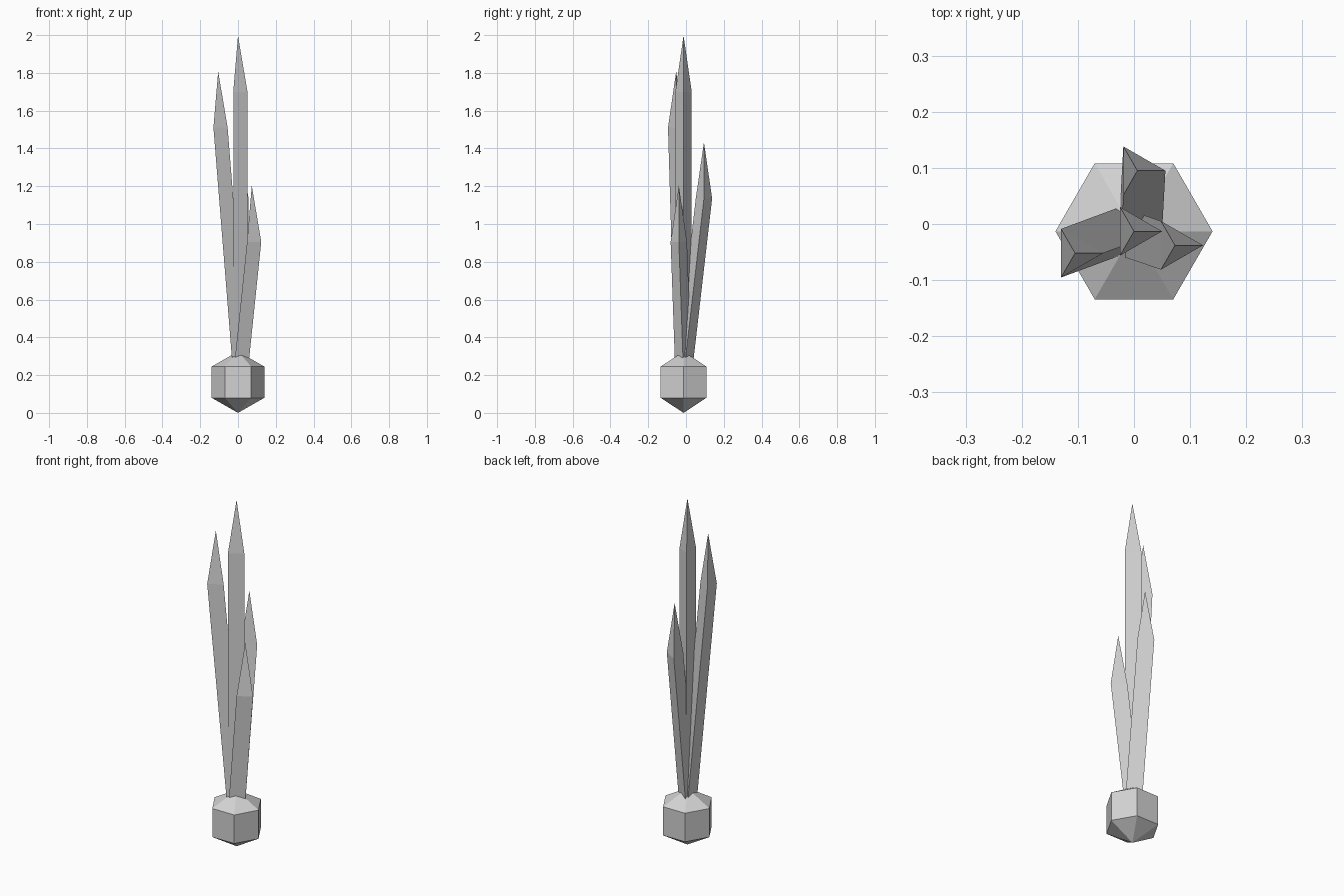
import bpy
import bmesh
from math import cos, sin, tau
from mathutils import Vector

default_cube = bpy.data.objects.get("Cube")
if default_cube:
    bpy.data.objects.remove(default_cube, do_unlink=True)

grey = bpy.data.materials.new("light_grey")
grey.use_nodes = True
colour = (0.65, 0.65, 0.65, 1)
grey.diffuse_color = colour
grey.node_tree.nodes["Principled BSDF"].inputs["Base Color"].default_value = colour

CENTRE_Y = -0.013


def ring(bm, centre, radius, sides):
    """Horizontal polygon whose first corner points along +x."""
    return [bm.verts.new(Vector(centre) + Vector((cos(tau * i / sides), sin(tau * i / sides), 0)) * radius)
            for i in range(sides)]


def pointed_prism(name, sides, radius, low, high, tip, bottom_tip=None):
    """Prism between two centres, with a pointed top and a flat or pointed bottom."""
    bm = bmesh.new()
    lower = ring(bm, low, radius, sides)
    upper = ring(bm, high, radius, sides)
    top = bm.verts.new(tip)
    bottom = bm.verts.new(bottom_tip) if bottom_tip else None
    for i in range(sides):
        j = (i + 1) % sides
        bm.faces.new((lower[i], lower[j], upper[j], upper[i]))
        bm.faces.new((upper[i], upper[j], top))
        if bottom:
            bm.faces.new((lower[j], lower[i], bottom))
    if not bottom:
        bm.faces.new(lower[::-1])
    bmesh.ops.recalc_face_normals(bm, faces=bm.faces[:])
    mesh = bpy.data.meshes.new(name)
    bm.to_mesh(mesh)
    bm.free()
    mesh.materials.append(grey)
    bpy.context.collection.objects.link(bpy.data.objects.new(name, mesh))


# Six-sided bulb, pointed at both ends
pointed_prism("bulb", 6, 0.14, (0, CENTRE_Y, 0.08), (0, CENTRE_Y, 0.245),
              (0, CENTRE_Y, 0.325), (0, CENTRE_Y, 0))

# Three-sided blades leaning out of the bulb: shoulder centre of each
blades = {
    "centre_blade": (0, CENTRE_Y, 1.7),
    "right_blade": (-0.105, -0.052, 1.51),
    "back_blade": (0.006, 0.095, 1.135),
    "left_blade": (0.073, -0.038, 0.905),
}
for name, shoulder in blades.items():
    tip = Vector(shoulder) + Vector((0, 0, 0.298))
    pointed_prism(name, 3, 0.05, (0, CENTRE_Y, 0.2), shoulder, tip)
